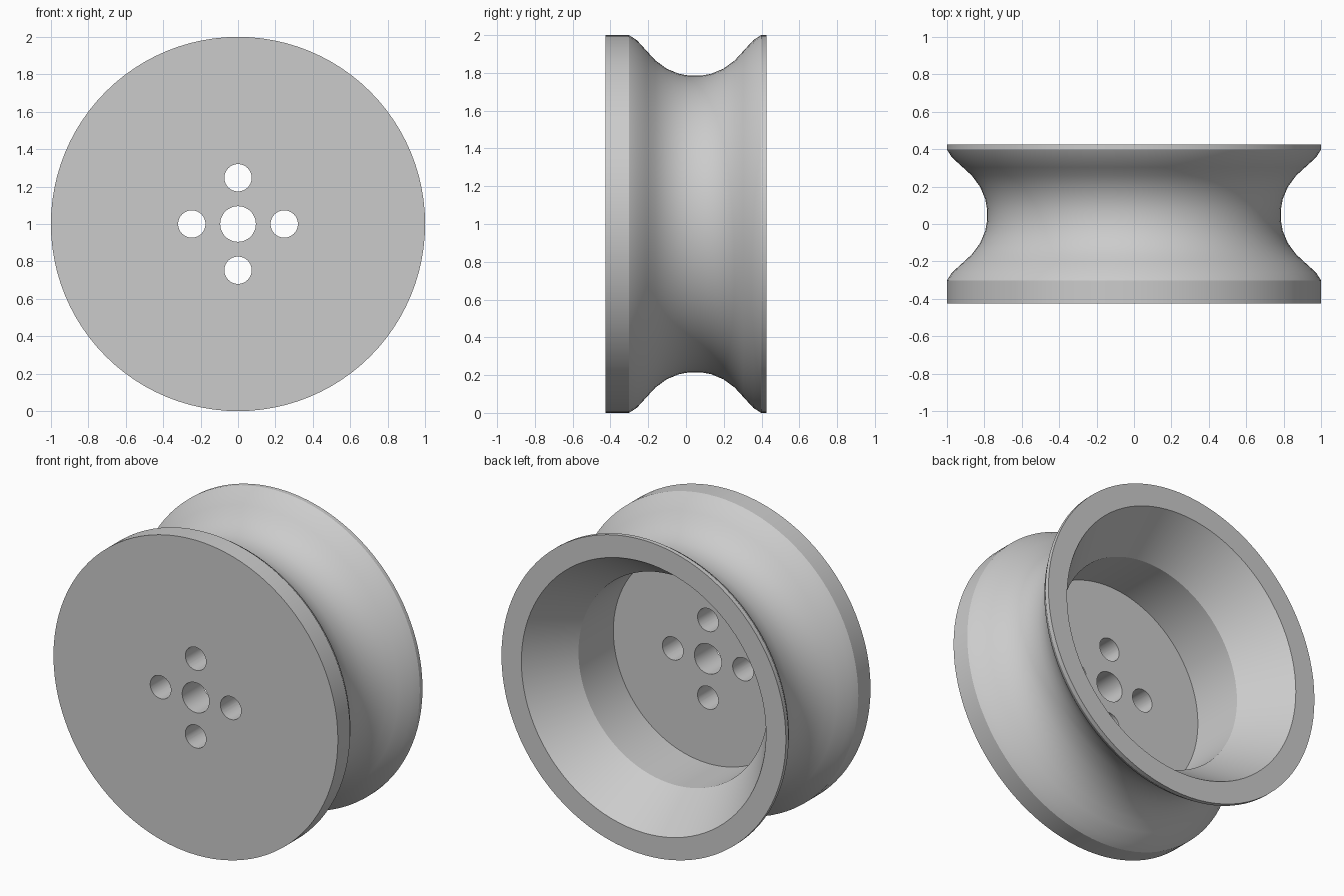
import bpy, bmesh, math
from mathutils import Matrix, Vector

cube = bpy.data.objects.get("Cube")
if cube:
    bpy.data.objects.remove(cube, do_unlink=True)

SEGMENTS = 96
FRONT, BACK, FLOOR, STEP = -0.425, 0.425, -0.22, 0.13
BORE, INNER, MOUTH = 0.095, 0.665, 0.86
GROOVE_Y = 0.048

grey = bpy.data.materials.new("plain_grey")
grey.use_nodes = True
colour = (0.6, 0.6, 0.6, 1)
grey.diffuse_color = colour
grey.node_tree.nodes["Principled BSDF"].inputs["Base Color"].default_value = colour


def make_object(name, bm):
    mesh = bpy.data.meshes.new(name)
    bm.to_mesh(mesh)
    bm.free()
    obj = bpy.data.objects.new(name, mesh)
    bpy.context.collection.objects.link(obj)
    return obj


# Half of the rounded groove as (offset from its middle, radius)
half = [(0.35, 1.0), (0.308, 0.973), (0.255, 0.915), (0.21, 0.866),
        (0.15, 0.822), (0.085, 0.795), (0.03, 0.785)]
groove = [(GROOVE_Y - d, r) for d, r in half]
groove += [(GROOVE_Y + d, r) for d, r in reversed(half)]

# Closed wheel section: front face, groove, back rim, tapered mouth, floor, bore
section = [(FRONT, BORE), (FRONT, 1)] + groove + [
    (BACK, 1), (BACK, MOUTH), (STEP, INNER), (FLOOR, INNER), (FLOOR, BORE)]

bm = bmesh.new()
verts = [bm.verts.new((r, y, 1)) for y, r in section]
edges = [bm.edges.new((a, b)) for a, b in zip(verts, verts[1:] + verts[:1])]
bmesh.ops.spin(bm, geom=verts + edges, cent=(0, 0, 1), axis=(0, 1, 0),
               angle=math.tau, steps=SEGMENTS, use_merge=True)
bmesh.ops.remove_doubles(bm, verts=bm.verts, dist=0.0001)
bmesh.ops.recalc_face_normals(bm, faces=bm.faces)
wheel = make_object("grooved_wheel", bm)
wheel.data.materials.append(grey)

# Four bolt holes around the bore
bm = bmesh.new()
for i in range(4):
    a = i * math.pi / 2
    place = Matrix.Translation(Vector((0.247 * math.cos(a), -0.32, 1 + 0.247 * math.sin(a))))
    bmesh.ops.create_cone(bm, cap_ends=True, segments=48, radius1=0.073, radius2=0.073,
                          depth=0.4, matrix=place @ Matrix.Rotation(math.pi / 2, 4, "X"))
cutter = make_object("bolt_hole_cutter", bm)
cutter.data.materials.append(grey)
cutter.hide_render = True

cut = wheel.modifiers.new("bolt_holes", "BOOLEAN")
cut.operation = "DIFFERENCE"
cut.solver = "EXACT"
cut.object = cutter
bpy.ops.object.select_all(action="DESELECT")
wheel.select_set(True)
bpy.context.view_layer.objects.active = wheel
bpy.ops.object.modifier_apply(modifier=cut.name)
bpy.data.objects.remove(cutter, do_unlink=True)

# Smooth round surfaces with crisp rims
bpy.ops.object.shade_smooth_by_angle(angle=math.radians(30))
